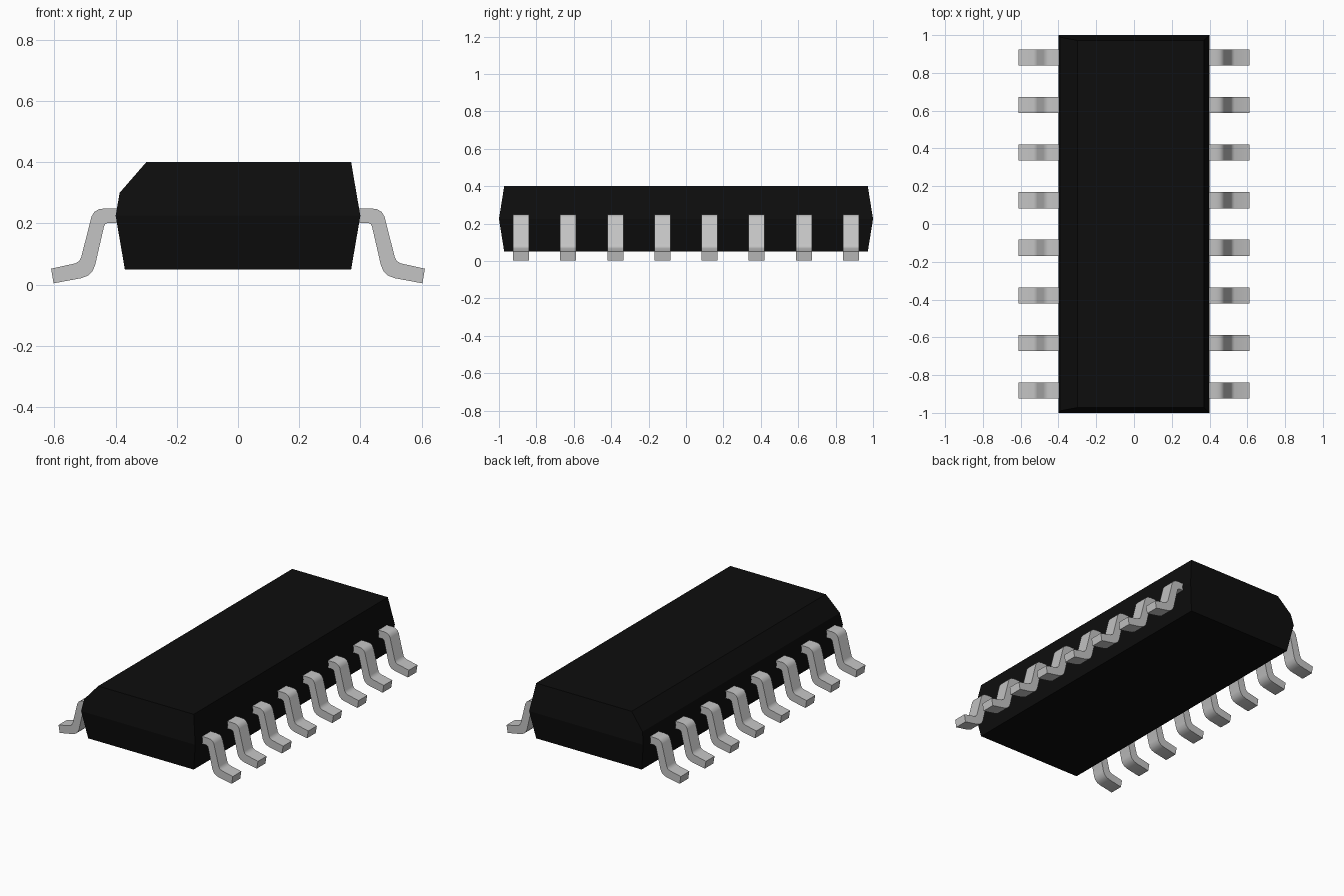
import bpy
import bmesh
import math

if "Cube" in bpy.data.objects:
    bpy.data.objects.remove(bpy.data.objects["Cube"])


def material(name, color, roughness, metallic=0.0):
    mat = bpy.data.materials.new(name)
    mat.use_nodes = True
    mat.diffuse_color = (*color, 1)
    shader = mat.node_tree.nodes["Principled BSDF"]
    shader.inputs["Base Color"].default_value = (*color, 1)
    shader.inputs["Roughness"].default_value = roughness
    shader.inputs["Metallic"].default_value = metallic
    return mat


def make_object(name, bm, mat):
    bmesh.ops.recalc_face_normals(bm, faces=bm.faces[:])
    mesh = bpy.data.meshes.new(name)
    bm.to_mesh(mesh)
    bm.free()
    mesh.materials.append(mat)
    obj = bpy.data.objects.new(name, mesh)
    bpy.context.collection.objects.link(obj)
    return obj


black = material("black_plastic", (0.004, 0.004, 0.004), 0.6)
silver = material("silver_metal", (0.55, 0.55, 0.55), 0.4)

# Package body: stacked rectangles, widest at the seam, bevelled along the right top edge
SEAM, TOP, BOTTOM = 0.225, 0.40, 0.05
LAYERS = [  # height, right x, left x, half length
    (BOTTOM, -0.37, 0.37, 0.972),
    (SEAM, -0.40, 0.40, 1.0),
    (0.30, -0.387, 0.387, 0.988),
    (TOP, -0.30, 0.37, 0.972),
]
bm = bmesh.new()
rings = []
for z, x0, x1, y in LAYERS:
    rings.append([bm.verts.new((px, py, z))
                  for px, py in ((x0, -y), (x1, -y), (x1, y), (x0, y))])
for low, high in zip(rings, rings[1:]):
    for i in range(4):
        j = (i + 1) % 4
        bm.faces.new((low[i], low[j], high[j], high[i]))
bm.faces.new(rings[0])
bm.faces.new(rings[-1])
make_object("package_body", bm, black)

# Gull-wing pin outline in x and z, extruded along y
PIN_OUTLINE = [
    (0.38, 0.249), (0.435, 0.249), (0.456, 0.246), (0.470, 0.237), (0.479, 0.222),
    (0.513, 0.088), (0.520, 0.076), (0.533, 0.069), (0.611, 0.052),
    (0.603, 0.004), (0.512, 0.021), (0.491, 0.029), (0.476, 0.043), (0.467, 0.064),
    (0.438, 0.190), (0.434, 0.198), (0.425, 0.202), (0.38, 0.202),
]
PIN_COUNT, PITCH, PIN_WIDTH = 8, 0.252, 0.086


def make_pin(name, side, y):
    bm = bmesh.new()
    profile = bm.faces.new([bm.verts.new((side * x, y - PIN_WIDTH / 2, z))
                            for x, z in PIN_OUTLINE])
    swept = bmesh.ops.extrude_face_region(bm, geom=[profile])["geom"]
    bmesh.ops.translate(bm, vec=(0, PIN_WIDTH, 0),
                        verts=[v for v in swept if isinstance(v, bmesh.types.BMVert)])
    pin = make_object(name, bm, silver)
    bpy.ops.object.select_all(action="DESELECT")
    pin.select_set(True)
    bpy.context.view_layer.objects.active = pin
    bpy.ops.object.shade_smooth_by_angle(angle=math.radians(40))


for label, side in (("left", 1), ("right", -1)):
    for i in range(PIN_COUNT):
        make_pin(f"{label}_pin_{i + 1}", side, (i - (PIN_COUNT - 1) / 2) * PITCH)
